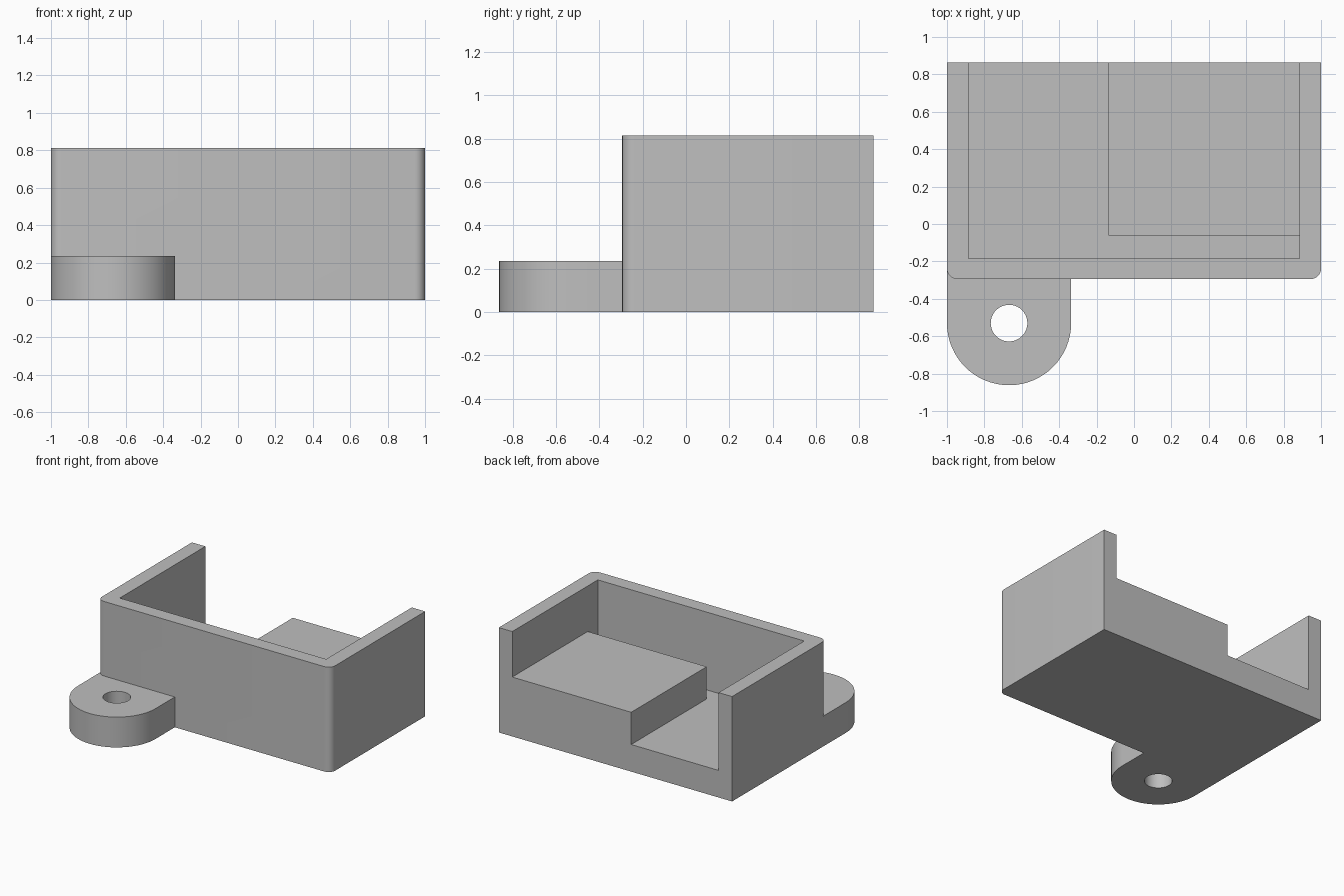
import bpy
import bmesh
from math import sin, cos, pi

cube = bpy.data.objects.get("Cube")
if cube:
    bpy.data.objects.remove(cube, do_unlink=True)

# Main dimensions
HALF_X, BACK_Y, FRONT_Y = 1.0, 0.864, -0.294
HEIGHT, STEP_Z, FLOOR_Z, TAB_Z = 0.813, 0.46, 0.21, 0.235
INNER_X, INNER_Y = 0.885, -0.184
STEP_X, STEP_Y = -0.135, -0.061
CORNER = 0.055
TAB_R, HOLE_R, TAB_Y = 0.332, 0.098, -0.53
TAB_X = TAB_R - HALF_X

grey = bpy.data.materials.new("plain grey")
grey.use_nodes = True
grey.diffuse_color = (0.52, 0.52, 0.52, 1)
grey.node_tree.nodes["Principled BSDF"].inputs["Base Color"].default_value = grey.diffuse_color


def arc(cx, cy, r, start, end, steps):
    """Points along an arc, counter-clockwise."""
    angles = [start + (end - start) * i / steps for i in range(steps + 1)]
    return [(cx + r * cos(a), cy + r * sin(a)) for a in angles]


def prism(name, outline, z0, z1):
    """Solid made by extruding a flat outline upwards."""
    bm = bmesh.new()
    face = bm.faces.new([bm.verts.new((x, y, z0)) for x, y in outline])
    top = bmesh.ops.extrude_face_region(bm, geom=[face])["geom"]
    bmesh.ops.translate(bm, vec=(0, 0, z1 - z0),
                        verts=[v for v in top if isinstance(v, bmesh.types.BMVert)])
    bmesh.ops.recalc_face_normals(bm, faces=bm.faces)
    mesh = bpy.data.meshes.new(name)
    bm.to_mesh(mesh)
    bm.free()
    mesh.materials.append(grey)
    obj = bpy.data.objects.new(name, mesh)
    bpy.context.collection.objects.link(obj)
    return obj


def combine(target, tool, operation):
    """Apply a boolean and discard the tool."""
    tool.hide_render = True
    bpy.context.view_layer.objects.active = target
    mod = target.modifiers.new(operation.lower(), "BOOLEAN")
    mod.operation, mod.solver, mod.object = operation, "EXACT", tool
    bpy.ops.object.modifier_apply(modifier=mod.name)
    bpy.data.objects.remove(tool, do_unlink=True)


# Block with rounded front corners
cy = FRONT_Y + CORNER
outline = [(HALF_X, BACK_Y), (-HALF_X, BACK_Y)]
outline += arc(CORNER - HALF_X, cy, CORNER, pi, 1.5 * pi, 8)
outline += arc(HALF_X - CORNER, cy, CORNER, 1.5 * pi, 2 * pi, 8)
body = prism("open_back_housing", outline, 0, HEIGHT)

# Upper pocket down to the step, then an L-shaped pocket down to the floor
past = BACK_Y + 0.2
pocket = [(-INNER_X, INNER_Y), (INNER_X, INNER_Y), (INNER_X, past), (-INNER_X, past)]
combine(body, prism("upper_pocket", pocket, STEP_Z, HEIGHT + 0.2), "DIFFERENCE")
channel = [(-INNER_X, INNER_Y), (INNER_X, INNER_Y), (INNER_X, STEP_Y),
           (STEP_X, STEP_Y), (STEP_X, past), (-INNER_X, past)]
combine(body, prism("floor_channel", channel, FLOOR_Z, HEIGHT + 0.2), "DIFFERENCE")

# Mounting tab with a screw hole
tab_outline = [(TAB_X + TAB_R, cy), (TAB_X - TAB_R, cy)]
tab_outline += arc(TAB_X, TAB_Y, TAB_R, pi, 2 * pi, 32)
tab = prism("mounting_tab", tab_outline, 0, TAB_Z)
hole = arc(TAB_X, TAB_Y, HOLE_R, 0, 2 * pi, 40)[:-1]
combine(tab, prism("screw_hole", hole, -0.1, TAB_Z + 0.1), "DIFFERENCE")
combine(body, tab, "UNION")

# Smooth the curved faces, keep the edges sharp
bpy.ops.object.select_all(action="DESELECT")
body.select_set(True)
bpy.context.view_layer.objects.active = body
bpy.ops.object.shade_smooth_by_angle(angle=pi / 6)
